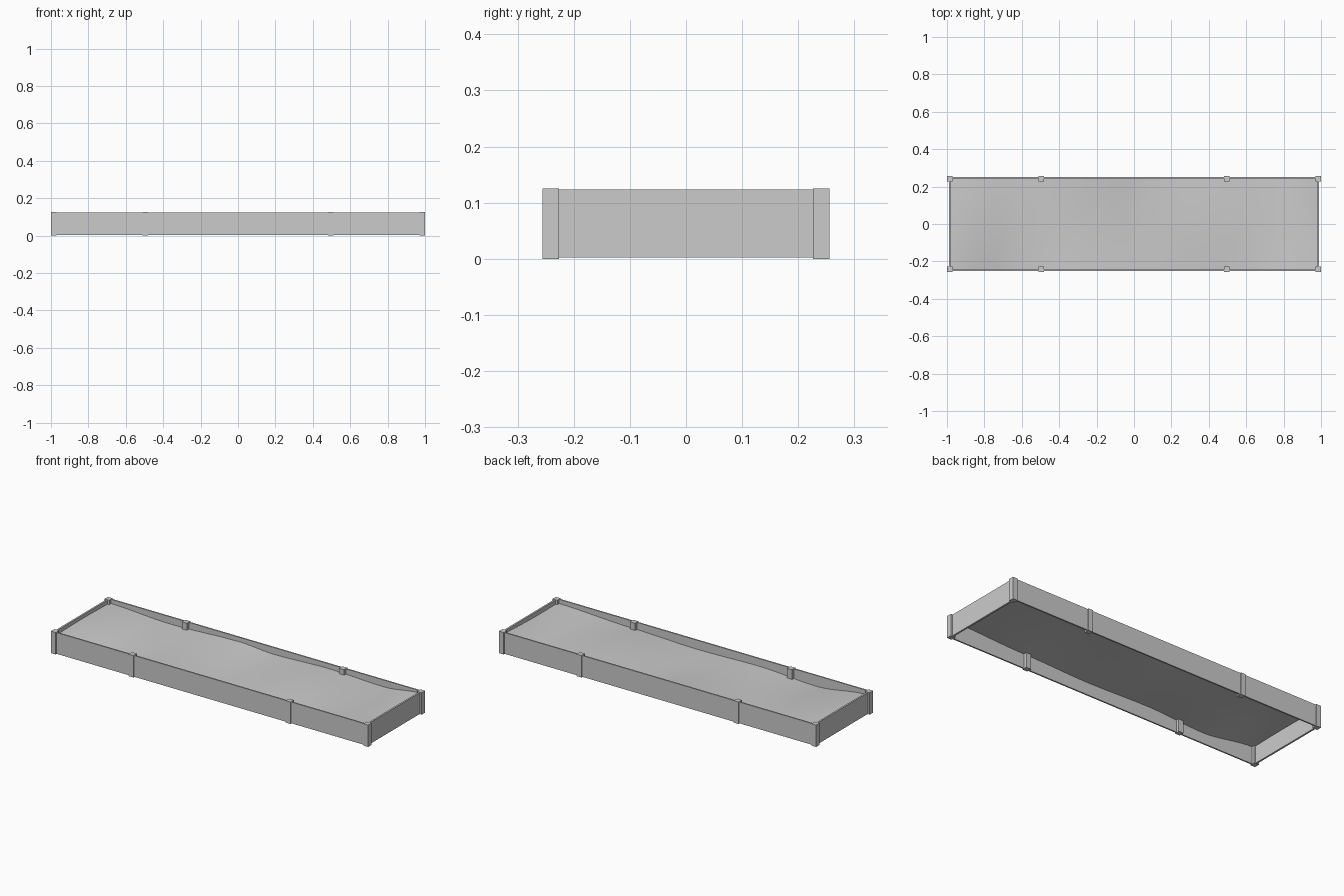
import bpy, bmesh, math

cube = bpy.data.objects.get("Cube")
if cube:
    bpy.data.objects.remove(cube, do_unlink=True)

grey = bpy.data.materials.new("plain_grey")
grey.use_nodes = True
grey.diffuse_color = (0.6, 0.6, 0.6, 1)
grey.node_tree.nodes["Principled BSDF"].inputs["Base Color"].default_value = (0.6, 0.6, 0.6, 1)


def add_object(name, bm):
    mesh = bpy.data.meshes.new(name)
    bm.to_mesh(mesh)
    bm.free()
    mesh.materials.append(grey)
    obj = bpy.data.objects.new(name, mesh)
    bpy.context.collection.objects.link(obj)
    return obj


def box(name, centre, size):
    bm = bmesh.new()
    bmesh.ops.create_cube(bm, size=1)
    for v in bm.verts:
        v.co = [c + p * s for c, p, s in zip(centre, v.co, size)]
    return add_object(name, bm)


HEIGHT, POST = 0.125, 0.03
POST_X, POST_Y = 0.985, 0.241
wall_z, wall_h = 0.063, 0.121

# Posts at the corners and along the long sides
for side, sy in (("front", -1), ("back", 1)):
    for i, x in enumerate((-POST_X, -0.495, 0.495, POST_X)):
        box(f"{side}_post_{i + 1}", (x, sy * POST_Y, HEIGHT / 2), (POST, POST, HEIGHT))
    box(f"{side}_board", (0, sy * 0.247, wall_z), (2 * POST_X, 0.008, wall_h))

# End boards
for side, sx in (("right", -1), ("left", 1)):
    box(f"{side}_end_board", (sx * 0.985, 0, wall_z), (0.01, 2 * POST_Y, wall_h))


# Uneven soil: gentle edge profiles blended across the bed
def smooth_lookup(points, x):
    for (x0, z0), (x1, z1) in zip(points, points[1:]):
        if x <= x1:
            t = max(0, (x - x0) / (x1 - x0))
            return z0 + (z1 - z0) * t * t * (3 - 2 * t)
    return points[-1][1]


front_edge = [(-0.98, 0.1), (-0.65, 0.062), (-0.3, 0.08), (0.1, 0.072), (0.5, 0.083), (0.98, 0.1)]
back_edge = [(-0.98, 0.1), (-0.6, 0.083), (-0.15, 0.098), (0.05, 0.085), (0.4, 0.096), (0.75, 0.085), (0.98, 0.11)]

bm = bmesh.new()
bmesh.ops.create_grid(bm, x_segments=64, y_segments=16, size=1)
for v in bm.verts:
    t = (v.co.y + 1) / 2
    x = v.co.x * 0.98
    z = smooth_lookup(front_edge, x) * (1 - t) + smooth_lookup(back_edge, x) * t
    z += 0.006 * math.sin(math.pi * t) * math.sin(5 * x - 0.6)
    v.co = (x, v.co.y * 0.244, z)
for f in bm.faces:
    f.smooth = True
add_object("soil", bm)
